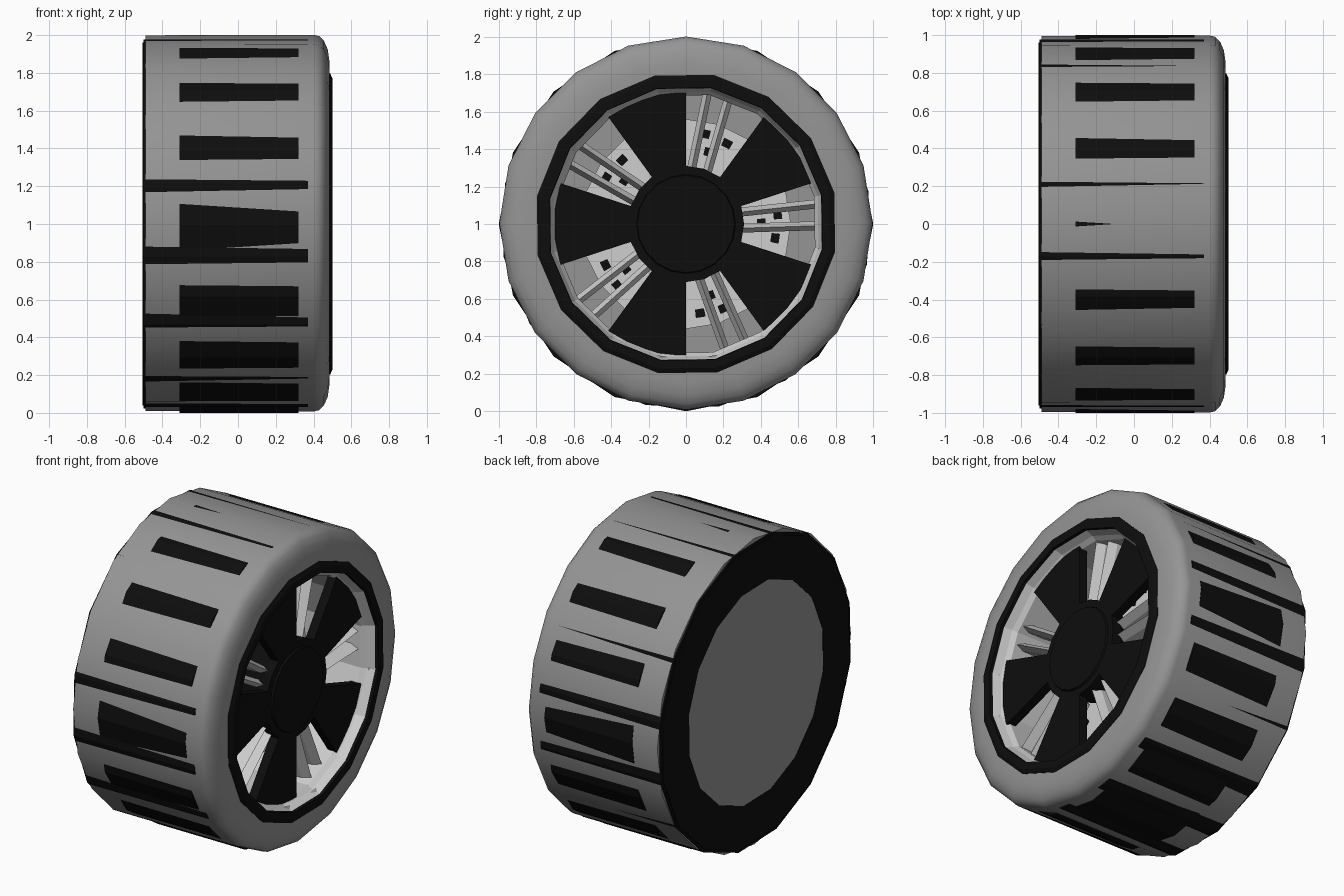
import bpy, bmesh, math
from math import sin, cos, radians

if "Cube" in bpy.data.objects:
    bpy.data.objects.remove(bpy.data.objects["Cube"])

def material(name, v):
    m = bpy.data.materials.new(name)
    m.diffuse_color = (v, v, v, 1)
    m.use_nodes = True
    m.node_tree.nodes["Principled BSDF"].inputs["Base Color"].default_value = m.diffuse_color
    return m

GREY = material("tyre_grey", 0.3)
BLACK = material("black", 0.004)
LIGHT = material("light_metal", 0.62)

def finish(name, bm, mat, smooth=False):
    bmesh.ops.recalc_face_normals(bm, faces=bm.faces)
    me = bpy.data.meshes.new(name)
    bm.to_mesh(me)
    bm.free()
    me.materials.append(mat)
    ob = bpy.data.objects.new(name, me)
    bpy.context.collection.objects.link(ob)
    if smooth:
        bpy.ops.object.select_all(action='DESELECT')
        ob.select_set(True)
        bpy.context.view_layer.objects.active = ob
        bpy.ops.object.shade_smooth_by_angle(angle=radians(40))
    return ob

def polar(x, r, a, zc=1.0):
    """Point on the wheel; angle in degrees from the top towards +y."""
    return (x, r * sin(radians(a)), zc + r * cos(radians(a)))

def revolve(name, profile, sides, mat, start=0, zc=1.0, closed=False, smooth=False):
    """Turn a profile of (x, radius) about the axle."""
    bm = bmesh.new()
    rings = []
    for x, r in profile:
        if r == 0:
            rings.append([bm.verts.new((x, 0, zc))] * sides)
        else:
            rings.append([bm.verts.new(polar(x, r, start + 360 * i / sides, zc))
                          for i in range(sides)])
    pairs = list(zip(rings, rings[1:]))
    if closed:
        pairs.append((rings[-1], rings[0]))
    for a, b in pairs:
        for i in range(sides):
            j = (i + 1) % sides
            bm.faces.new(list(dict.fromkeys((a[i], a[j], b[j], b[i]))))
    return finish(name, bm, mat, smooth)

def prism(name, outline, x0, x1, mat):
    """Extrude an outline of (radius, angle) points along the axle."""
    bm = bmesh.new()
    lo = [bm.verts.new(polar(x0, r, a)) for r, a in outline]
    hi = [bm.verts.new(polar(x1, r, a)) for r, a in outline]
    bm.faces.new(lo)
    bm.faces.new(hi)
    n = len(outline)
    for i in range(n):
        j = (i + 1) % n
        bm.faces.new((lo[i], lo[j], hi[j], hi[i]))
    return finish(name, bm, mat)

# Tyre, twenty sides, rounded at the outer shoulder
revolve("tyre", [(-.49, .70), (-.49, .9945), (.40, .9968), (.43, .99), (.455, .965),
                 (.475, .92), (.485, .85), (.485, .76), (.44, .73)],
        20, GREY, zc=1.0045, smooth=True)

# Sixteen-sided black bands whose corners break through the tyre as tread marks
revolve("tread_band", [(-.31, .95), (-.31, 1), (.32, 1), (.32, .95)], 16, BLACK, closed=True)
revolve("tread_band_wide", [(-.50, .95), (-.50, .991), (.37, .991), (.37, .95)],
        16, BLACK, start=-10, closed=True)

# Back wall: black ring around a grey disc
revolve("back_ring", [(-.49, .70), (-.505, .70), (-.505, .975), (-.49, .975)],
        16, BLACK, start=-10, closed=True)
revolve("back_disc", [(-.503, 0), (-.503, .71), (-.47, .71), (-.47, 0)], 16, GREY, start=-10)

# Rim edge and barrel
revolve("rim_ring", [(.45, .81), (.488, .81), (.50, .785), (.50, .74), (.45, .735)],
        16, BLACK, start=-12, closed=True)
revolve("rim_barrel", [(.485, .74), (.43, .72), (.40, .70), (-.46, .70)], 16, LIGHT, start=-12)
revolve("brake_disc", [(.10, 0), (.10, .56), (.04, .56), (.04, 0)], 20, LIGHT)
revolve("inner_wall", [(-.02, .55), (-.02, .70)], 16, GREY, start=-12)

# Hub
revolve("hub", [(.15, 0), (.15, .25), (.36, .31), (.42, .31), (.42, 0)], 20, BLACK)
revolve("hub_cap", [(.42, .265), (.432, .26), (.432, 0)], 20, BLACK, smooth=True)

def bar(name, angle, side):
    """Thin ridged bar running from the hub to the rim."""
    bm = bmesh.new()
    t = radians(angle)
    ends = []
    for r, off in ((.27, .042), (.70, .058)):
        ring = []
        for x, w in ((.20, -.024), (.33, -.024), (.385, 0), (.33, .024), (.20, .024)):
            s = side * off + w
            ring.append(bm.verts.new((x, r * sin(t) + s * cos(t), 1 + r * cos(t) - s * sin(t))))
        ends.append(ring)
    for i in range(5):
        j = (i + 1) % 5
        bm.faces.new((ends[0][i], ends[0][j], ends[1][j], ends[1][i]))
    for ring in ends:
        bm.faces.new(ring)
    finish(name, bm, LIGHT)

# Five black spokes, with a pair of bars and brake marks in each gap
for k in range(5):
    g = 72 * k
    prism(f"spoke_{k}", [(.29, g + 36), (.705, g + 36), (.705, g + 48), (.705, g + 60),
                         (.705, g + 72), (.29, g + 72)], .36, .42, BLACK)
    for side in (-1, 1):
        bar(f"bar_{k}_{side}", g + 14, side)
    for r, a in ((.38, 17), (.47, 12), (.46, 27)):
        prism(f"brake_mark_{k}_{a}", [(r, g + a - 3), (r + .045, g + a - 3),
                                      (r + .045, g + a + 3), (r, g + a + 3)], .10, .108, BLACK)
